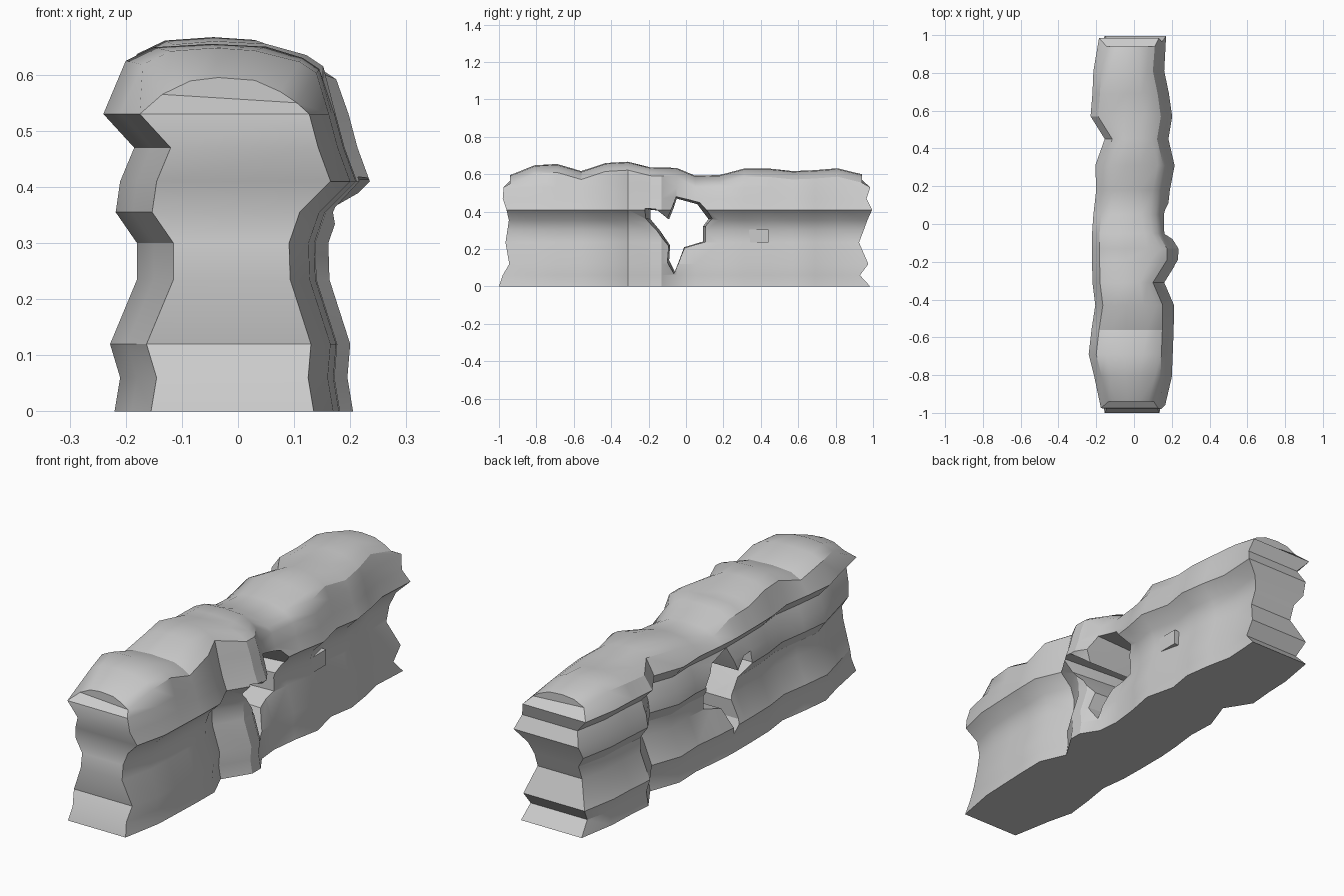
import bpy, bmesh, math

if "Cube" in bpy.data.objects:
    bpy.data.objects.remove(bpy.data.objects["Cube"])

# Height levels shared by both long sides, with inward offsets at each level
LEVELS = [0, .06, .12, .235, .3, .355, .41, .47, .53]
LEFT_IN = [.02, .03, .012, .06, .06, .022, .03, .055, 0]
RIGHT_IN = [.03, .04, .035, .072, .074, .055, 0, .022, .038]
FRONT_Y = [-1, -.98, -.945, -.965, -.955, -.947, -.96, -.98, -.975]
BACK_Y = [.985, .93, .975, .925, .95, .97, .995, .965, .985]

# Stations along the wall: y, left edge, right edge, top height, ridge x
STATIONS = [
    (-.94, -.175, .165, .595, .03), (-.81, -.21, .20, .648, .03),
    (-.69, -.24, .205, .655, .05), (-.56, -.225, .21, .617, .07),
    (-.43, -.205, .212, .66, .05), (-.31, -.22, .16, .667, .03),
    (-.19, -.222, .235, .637, .09), (-.13, -.222, .235, .636, .07),
    (-.05, -.222, .185, .634, .055), (.05, -.215, .175, .592, .04),
    (.18, -.2, .19, .596, .03), (.31, -.205, .215, .63, .03),
    (.45, -.155, .182, .63, .035), (.57, -.23, .202, .617, .05),
    (.69, -.22, .185, .622, .035), (.81, -.215, .16, .632, .03),
    (.94, -.185, .17, .60, .03)]


def make_object(name, bm):
    bmesh.ops.recalc_face_normals(bm, faces=bm.faces)
    mesh = bpy.data.meshes.new(name)
    bm.to_mesh(mesh)
    bm.free()
    ob = bpy.data.objects.new(name, mesh)
    bpy.context.collection.objects.link(ob)
    return ob


def section(i):
    """One rocky cross-section: up the left, over the top, down the right."""
    y, left, right, top, ridge = STATIONS[i]
    ends = FRONT_Y if i == 0 else BACK_Y if i == len(STATIONS) - 1 else [y] * 9
    l = [(left + d, e, z) for d, e, z in zip(LEFT_IN, ends, LEVELS)]
    r = [(right - d, e, z) for d, e, z in zip(RIGHT_IN, ends, LEVELS)]
    cap = [(left + .04, y, top - .03), (left + .09, y, top - .006),
           (left * .2, y, top), (ridge, y, top - .005),
           (max(ridge + .03, right - .09), y, top - .025),
           (max(ridge + .05, right - .06), y, top - .045)]
    return l + cap + r[::-1]


# Rock wall
bm = bmesh.new()
rings = [[bm.verts.new(p) for p in section(i)] for i in range(len(STATIONS))]
n = len(rings[0])
for a, b in zip(rings, rings[1:]):
    for k in range(n):
        j = (k + 1) % n
        bm.faces.new((a[k], a[j], b[j], b[k]))
for ring in (rings[0], rings[-1]):
    for k in range(n // 2 - 1):
        bm.faces.new((ring[k], ring[k + 1], ring[n - 2 - k], ring[n - 1 - k]))
wall = make_object("rock_wall", bm)

# Jagged hole through the wall, wider on the right side
HOLE = [(-.19, .36), (-.19, .41), (-.14, .405), (-.09, .36), (-.07, .41),
        (-.05, .47), (.06, .44), (.12, .36), (.09, .32), (.09, .24),
        (-.01, .21), (-.04, .13), (-.06, .08), (-.09, .14), (-.085, .22), (-.14, .3)]
bm = bmesh.new()
loops = []
for x, s in ((-.35, 1.0), (-.05, 1.0), (.35, 1.28)):
    loops.append([bm.verts.new((x, -.03 + (y + .03) * s, .3 + (z - .3) * (1 + (s - 1) * .4)))
                  for y, z in HOLE])
for a, b in zip(loops, loops[1:]):
    for k in range(len(a)):
        j = (k + 1) % len(a)
        bm.faces.new((a[k], a[j], b[j], b[k]))
bm.faces.new(loops[0])
bm.faces.new(loops[-1])
cutter = make_object("hole_cutter", bm)
cutter.hide_render = True
cutter.hide_set(True)

cut = wall.modifiers.new("hole", 'BOOLEAN')
cut.operation = 'DIFFERENCE'
cut.solver = 'EXACT'
cut.object = cutter
bpy.context.view_layer.objects.active = wall
wall.select_set(True)
bpy.ops.object.modifier_apply(modifier=cut.name)
bpy.data.objects.remove(cutter)
bpy.ops.object.shade_smooth_by_angle(angle=math.radians(28))

# Small flat chip set in the right-hand groove
bm = bmesh.new()
bmesh.ops.create_cube(bm, size=1)
for v in bm.verts:
    v.co = (.105 + v.co.x * .06, .38 + v.co.y * .12, .27 + v.co.z * .07)
make_object("stone_chip", bm)
